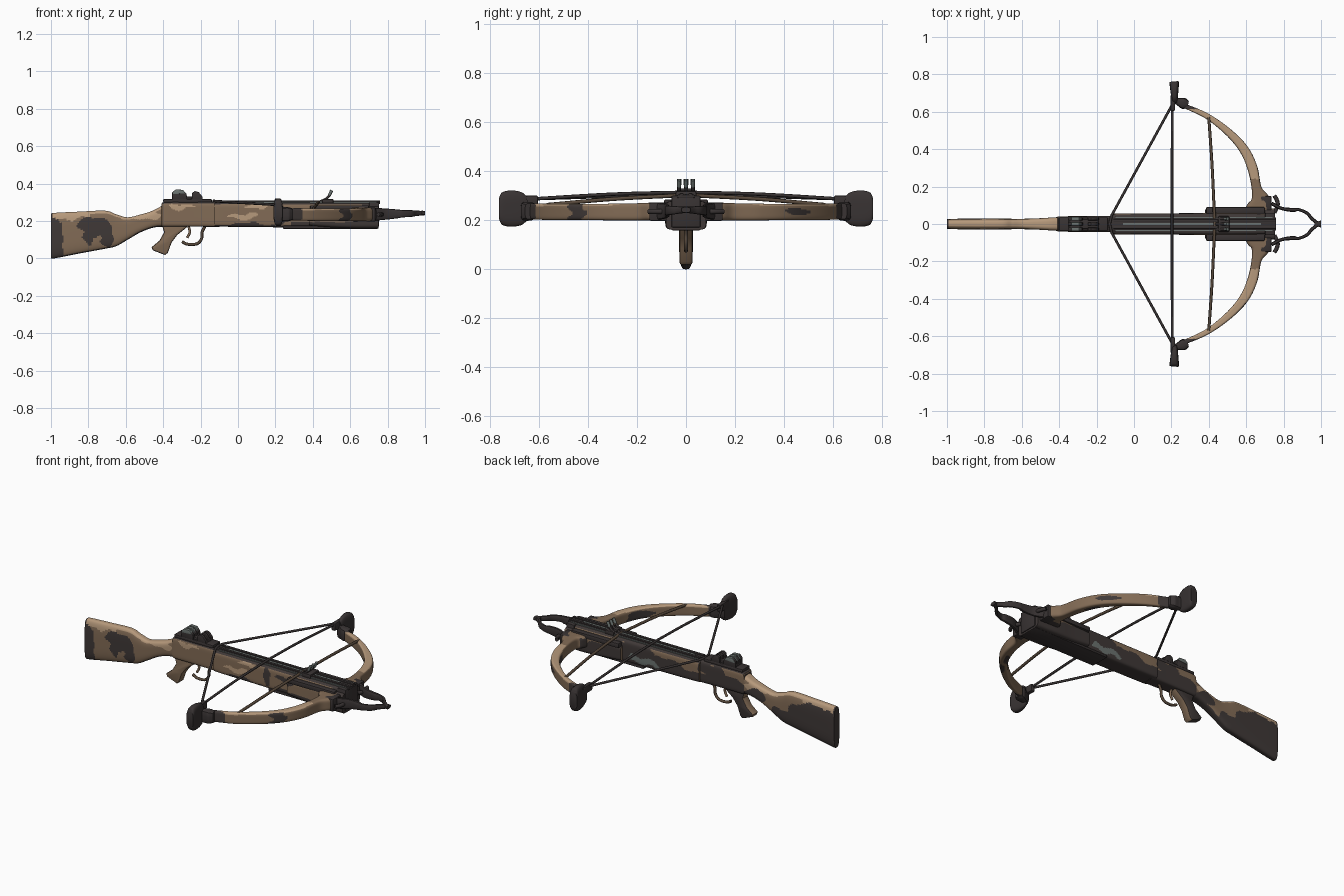
import bpy, bmesh, math
from mathutils import Vector


def mat(name, rgb):
    m = bpy.data.materials.new(name)
    m.diffuse_color = (*rgb, 1)
    return m


BROWN = mat("camo brown", (0.225, 0.148, 0.092))
TAN = mat("camo tan", (0.47, 0.32, 0.20))
DARK = mat("camo dark", (0.050, 0.040, 0.038))
BLACK = mat("black metal", (0.040, 0.033, 0.033))
GREEN = mat("grey green", (0.15, 0.175, 0.165))
CORD = mat("cable brown", (0.10, 0.068, 0.045))
CAMO = [BROWN, TAN, DARK, GREEN]


def smooth_path(pts, k):
    """Catmull-Rom samples through tuples of any length."""
    P = [Vector(p) for p in pts]
    P = [2 * P[0] - P[1]] + P + [2 * P[-1] - P[-2]]
    out = []
    for i in range(1, len(P) - 2):
        a, b, c, d = P[i - 1:i + 3]
        for j in range(k):
            t = j / k
            out.append(0.5 * (2 * b + (c - a) * t + (2 * a - 5 * b + 4 * c - d) * t * t
                              + (3 * b - a - 3 * c + d) * t ** 3))
    return out + [P[-2]]


def finish(name, bm, mats, rule=None, angle=35):
    bmesh.ops.recalc_face_normals(bm, faces=bm.faces)
    bm.normal_update()
    for f in bm.faces:
        f.smooth = True
        if rule:
            f.material_index = rule(f.calc_center_median(), f.normal)
    for e in bm.edges:
        e.smooth = len(e.link_faces) == 2 and e.calc_face_angle(0) < math.radians(angle)
    me = bpy.data.meshes.new(name)
    bm.to_mesh(me)
    bm.free()
    for m in mats:
        me.materials.append(m)
    ob = bpy.data.objects.new(name, me)
    bpy.context.collection.objects.link(ob)
    return ob


def sweep(name, pts, mats, rule=None, n=28, p=4, k=8):
    """Loft along a horizontal path; each point is (x, y, z, half width, half height)."""
    S = smooth_path(pts, k)
    bm = bmesh.new()
    rings = []
    for i, s in enumerate(S):
        t = S[min(i + 1, len(S) - 1)] - S[max(i - 1, 0)]
        side = Vector((-t[1], t[0], 0)).normalized()
        ring = []
        for j in range(n):
            a = 2 * math.pi * (j + 0.5) / n
            c, q = math.cos(a), math.sin(a)
            r = (abs(c) ** p + abs(q) ** p) ** (-1 / p)
            co = Vector(s[:3]) + side * (s[3] * c * r) + Vector((0, 0, s[4] * q * r))
            ring.append(bm.verts.new(co))
        rings.append(ring)
    for a, b in zip(rings, rings[1:]):
        for j in range(n):
            bm.faces.new((a[j], a[(j + 1) % n], b[(j + 1) % n], b[j]))
    bm.faces.new(rings[0])
    bm.faces.new(rings[-1])
    return finish(name, bm, mats, rule)


def box(name, x0, x1, y0, y1, z0, z1, m, bev=0.006):
    bm = bmesh.new()
    bmesh.ops.create_cube(bm, size=1)
    for v in bm.verts:
        v.co = ((x0 + x1) / 2 + v.co.x * (x1 - x0), (y0 + y1) / 2 + v.co.y * (y1 - y0),
                (z0 + z1) / 2 + v.co.z * (z1 - z0))
    if bev:
        bmesh.ops.bevel(bm, geom=bm.edges[:], offset=bev, segments=2, affect='EDGES', profile=0.5)
    return finish(name, bm, [m])


def plate(name, prof, half, mats, bev=0.008, y=0, rule=None):
    """Side profile in x-z extruded across y."""
    bm = bmesh.new()
    f = bm.faces.new([bm.verts.new((x, y - half, z)) for x, z in prof])
    g = bmesh.ops.extrude_face_region(bm, geom=[f])["geom"]
    for v in g:
        if isinstance(v, bmesh.types.BMVert):
            v.co.y = y + half
    rim = [e for e in bm.edges if abs(e.verts[0].co.y - e.verts[1].co.y) < 1e-6]
    bmesh.ops.bevel(bm, geom=rim, offset=bev, segments=2, affect='EDGES', profile=0.5)
    return finish(name, bm, mats, rule)


def tube(name, pts, r, m, k=6):
    cu = bpy.data.curves.new(name, 'CURVE')
    cu.dimensions = '3D'
    cu.bevel_depth, cu.bevel_resolution, cu.use_fill_caps = r, 2, True
    S = smooth_path(pts, k)
    sp = cu.splines.new('POLY')
    sp.points.add(len(S) - 1)
    for q, s in zip(sp.points, S):
        q.co = (*s, 1)
    cu.materials.append(m)
    bpy.context.collection.objects.link(bpy.data.objects.new(name, cu))


def blob(c, *patches):
    """True inside any wavy ellipse (x, z, rx, rz)."""
    w = 0.007 * math.sin(c.x * 55) + 0.005 * math.sin(c.z * 90 + c.x * 25)
    return any(((c.x - x + w) / a) ** 2 + ((c.z - z + w) / b) ** 2 < 1 for x, z, a, b in patches)


# Shoulder stock: darker on the +y side
def stock_rule(c, n):
    if c.x < -0.99 or n.z < -0.6:
        return 2
    if c.y < 0 and n.z < 0.8 and blob(c, (-0.77, 0.17, 0.09, 0.055), (-0.70, 0.12, 0.04, 0.06),
                                      (-0.985, 0.06, 0.045, 0.17), (-0.80, 0.12, 0.035, 0.05)):
        return 2
    if c.y > 0 and n.z < 0.5 and blob(c, (-0.86, 0.11, 0.17, 0.115), (-0.97, 0.10, 0.07, 0.12),
                                      (-0.66, 0.09, 0.08, 0.06), (-0.47, 0.19, 0.07, 0.035)):
        return 2
    return 1 if n.z > 0.35 or blob(c, (-0.9, 0.24, 0.12, 0.03), (-0.5, 0.23, 0.09, 0.022)) else 0


def zz(x, lo, hi, hw):
    return (x, 0, (lo + hi) / 2, hw, (hi - lo) / 2)


sweep("stock", [zz(-1, 0.005, 0.235, 0.022), zz(-0.985, 0.0, 0.243, 0.027), zz(-0.85, 0.026, 0.25, 0.029),
                zz(-0.71, 0.052, 0.255, 0.029), zz(-0.65, 0.066, 0.235, 0.028), zz(-0.59, 0.10, 0.22, 0.028),
                zz(-0.52, 0.14, 0.235, 0.03), zz(-0.45, 0.165, 0.258, 0.034), zz(-0.385, 0.17, 0.295, 0.038)],
      CAMO, stock_rule, n=80, p=3.5, k=20)


# Receiver and fore-end
def body_rule(c, n):
    if abs(n.z) > 0.55 or c.z > 0.292 or n.x > 0.6:
        return 2
    if c.y > 0:
        if blob(c, (0.25, 0.205, 0.10, 0.022)):
            return 3
        low = 0.245 + 0.02 * math.sin(c.x * 17) + 0.008 * math.sin(c.x * 47)
        return 2 if c.z < low or blob(c, (0.30, 0.24, 0.14, 0.06), (-0.2, 0.26, 0.09, 0.04)) else 0
    if blob(c, (0.08, 0.17, 0.12, 0.022), (0.35, 0.25, 0.07, 0.022), (0.70, 0.22, 0.06, 0.08),
            (0.23, 0.24, 0.03, 0.06)) or c.x > 0.28 and c.z < 0.195:
        return 2
    return 1 if blob(c, (0.02, 0.225, 0.08, 0.014), (-0.3, 0.275, 0.08, 0.012), (0.1, 0.28, 0.06, 0.01)) else 0


sweep("receiver", [zz(-0.41, 0.172, 0.285, 0.038), zz(-0.39, 0.17, 0.302, 0.041), zz(-0.25, 0.17, 0.303, 0.042),
                   zz(-0.1, 0.168, 0.303, 0.044)], CAMO, body_rule, n=80, p=7, k=20)
sweep("fore_end", [zz(-0.12, 0.172, 0.29, 0.05), zz(-0.1, 0.17, 0.298, 0.055), zz(0.15, 0.167, 0.298, 0.056),
                   zz(0.4, 0.165, 0.298, 0.058), zz(0.74, 0.165, 0.295, 0.055)], CAMO, body_rule, n=80, p=7, k=36)
sweep("riser_body", [zz(0.38, 0.175, 0.262, 0.078), zz(0.5, 0.165, 0.272, 0.08), zz(0.62, 0.16, 0.278, 0.085),
                     zz(0.75, 0.16, 0.278, 0.082)], CAMO, body_rule, n=80, p=7, k=20)
box("front_block", 0.70, 0.755, -0.06, 0.06, 0.17, 0.30, BLACK)
box("bottom_plate", 0.24, 0.75, -0.06, 0.06, 0.158, 0.175, BLACK)
box("bolt_tray", -0.12, 0.76, -0.035, 0.035, 0.29, 0.304, BLACK, 0.004)
for s in (1, -1):
    box("tray_rail", -0.11, 0.76, s * 0.018 - 0.008, s * 0.018 + 0.008, 0.30, 0.310, BLACK, 0.003)
    box("tray_edge", -0.10, 0.74, s * 0.035 - 0.002, s * 0.035 + 0.002, 0.297, 0.303, GREEN, 0)
box("tray_strip", -0.06, 0.68, -0.005, 0.005, 0.302, 0.306, GREEN, 0)

# Pistol grip and trigger
plate("pistol_grip", [(-0.41, 0.19), (-0.26, 0.19), (-0.275, 0.165), (-0.325, 0.125), (-0.355, 0.085),
                      (-0.375, 0.03), (-0.39, 0.018), (-0.455, 0.043), (-0.462, 0.06), (-0.42, 0.095),
                      (-0.395, 0.14)], 0.027, [BROWN, DARK], 0.01,
      rule=lambda c, n: 1 if n.y > 0.8 or n.z < -0.8 else 0)
tube("trigger_guard", [(-0.30, 0, 0.09), (-0.27, 0, 0.076), (-0.22, 0, 0.078), (-0.195, 0, 0.105),
                       (-0.192, 0, 0.14), (-0.175, 0, 0.175)], 0.008, CORD)
tube("trigger", [(-0.265, 0, 0.175), (-0.258, 0, 0.14), (-0.272, 0, 0.11)], 0.007, BROWN)

# Rear sight: base with three upright leaves
box("sight_base", -0.40, -0.14, -0.036, 0.036, 0.298, 0.318, BLACK)
box("sight_mount", -0.35, -0.19, -0.026, 0.026, 0.312, 0.330, BLACK)
for y in (-0.028, 0, 0.028):
    plate("sight_leaf", [(-0.352, 0.315), (-0.352, 0.352), (-0.335, 0.367), (-0.295, 0.365), (-0.275, 0.345),
                         (-0.272, 0.315)], 0.008, [BLACK], 0.002, y)
    plate("sight_leaf_cap", [(-0.347, 0.343), (-0.347, 0.354), (-0.333, 0.3685), (-0.294, 0.3665),
                             (-0.28, 0.348)], 0.0095, [GREEN], 0.001, y)
    plate("rear_leaf", [(-0.248, 0.315), (-0.245, 0.35), (-0.23, 0.36), (-0.21, 0.355), (-0.19, 0.33),
                        (-0.188, 0.315)], 0.008, [BLACK], 0.002, y)
    # front sight prong with pale tip
    tube("sight_prong", [(0.43, y, 0.30), (0.47, y, 0.318), (0.49, y, 0.34), (0.50, y, 0.362)], 0.007, BLACK)
    tube("prong_tip", [(0.488, y, 0.337), (0.501, y, 0.364)], 0.0085, GREEN)
box("front_sight_base", 0.45, 0.51, -0.042, 0.042, 0.29, 0.318, BLACK)


# Bow limbs, wheels, strings
def limb_rule(c, n):
    y = abs(c.y)
    if y > 0.615 or y < 0.12 and n.z < 0.5:
        return 2
    if n.z > 0.7:
        return 1 if y > 0.24 else 0
    wob = 0.012 * math.sin(c.z * 130)
    if n.x > 0 and (-0.475 < c.y + wob < -0.415 or
                    ((c.y - 0.45 + wob) / 0.05) ** 2 + ((c.z - 0.235) / 0.014) ** 2 < 1):
        return 2
    if n.x < 0 and ((y - 0.37 + wob) / 0.07) ** 2 + ((c.z - 0.225) / 0.03) ** 2 < 1:
        return 2
    return 1 if c.z > 0.258 and y > 0.3 else 0


for s in (1, -1):
    sweep("bow_limb", [(0.665, s * 0.07, 0.235, 0.07, 0.038), (0.675, s * 0.125, 0.235, 0.054, 0.037),
                       (0.656, s * 0.19, 0.234, 0.027, 0.035), (0.633, s * 0.30, 0.233, 0.027, 0.034),
                       (0.588, s * 0.398, 0.233, 0.025, 0.033), (0.508, s * 0.488, 0.233, 0.02, 0.033),
                       (0.393, s * 0.575, 0.234, 0.015, 0.033), (0.27, s * 0.632, 0.236, 0.012, 0.032)],
          CAMO, limb_rule, n=48, p=5, k=16)
    box("limb_pocket", 0.675, 0.735, *sorted((s * 0.07, s * 0.15)), 0.197, 0.272, BLACK)
    box("pocket_rail", 0.385, 0.70, *sorted((s * 0.055, s * 0.09)), 0.255, 0.284, BLACK)
    # limb tip and wheel
    sweep("limb_tip", [(0.29, s * 0.64, 0.236, 0.018, 0.032), (0.265, s * 0.645, 0.236, 0.03, 0.038),
                       (0.235, s * 0.655, 0.236, 0.02, 0.038), (0.205, s * 0.665, 0.24, 0.016, 0.034)],
          [BLACK], n=20)
    sweep("wheel", [(0.215, s * 0.65, 0.247, 0.014, 0.05), (0.217, s * 0.675, 0.247, 0.017, 0.068),
                    (0.216, s * 0.715, 0.247, 0.022, 0.074), (0.215, s * 0.75, 0.247, 0.025, 0.067),
                    (0.214, s * 0.762, 0.247, 0.024, 0.048)], [BLACK], n=32, p=3.5)
    box("string_anchor", 0.195, 0.22, *sorted((s * 0.605, s * 0.69)), 0.255, 0.30, BLACK)
    tube("drawn_string", [(0.2, s * 0.63, 0.287), (-0.12, s * 0.045, 0.306), (-0.13, 0, 0.308)], 0.007, BLACK, 1)
    tube("cross_string", [(0.205, s * 0.65, 0.285), (0.203, s * 0.3, 0.306), (0.203, 0, 0.314)], 0.007, BLACK)
    tube("cable", [(0.40, s * 0.57, 0.262), (0.418, s * 0.3, 0.286), (0.432, 0, 0.302)], 0.008, CORD)
    # foot stirrup with side hooks
    tube("stirrup_hook", [(0.75, s * 0.152, 0.235), (0.763, s * 0.13, 0.235), (0.768, s * 0.10, 0.235),
                          (0.75, s * 0.06, 0.235)], 0.011, BLACK)
    sweep("stirrup_arm", [(0.735, s * 0.11, 0.236, 0.01, 0.034), (0.79, s * 0.083, 0.237, 0.009, 0.03),
                          (0.85, s * 0.075, 0.238, 0.011, 0.024), (0.88, s * 0.077, 0.239, 0.008, 0.02),
                          (0.925, s * 0.058, 0.24, 0.009, 0.018), (0.95, s * 0.03, 0.241, 0.009, 0.015),
                          (0.985, 0, 0.242, 0.01, 0.012)], [BLACK], n=16, p=3, k=6)
sweep("stirrup_tip", [(0.965, 0, 0.242, 0.008, 0.011), (0.985, 0, 0.242, 0.014, 0.013),
                      (1.0, 0, 0.242, 0.019, 0.011)], [BLACK], n=16, p=3)
